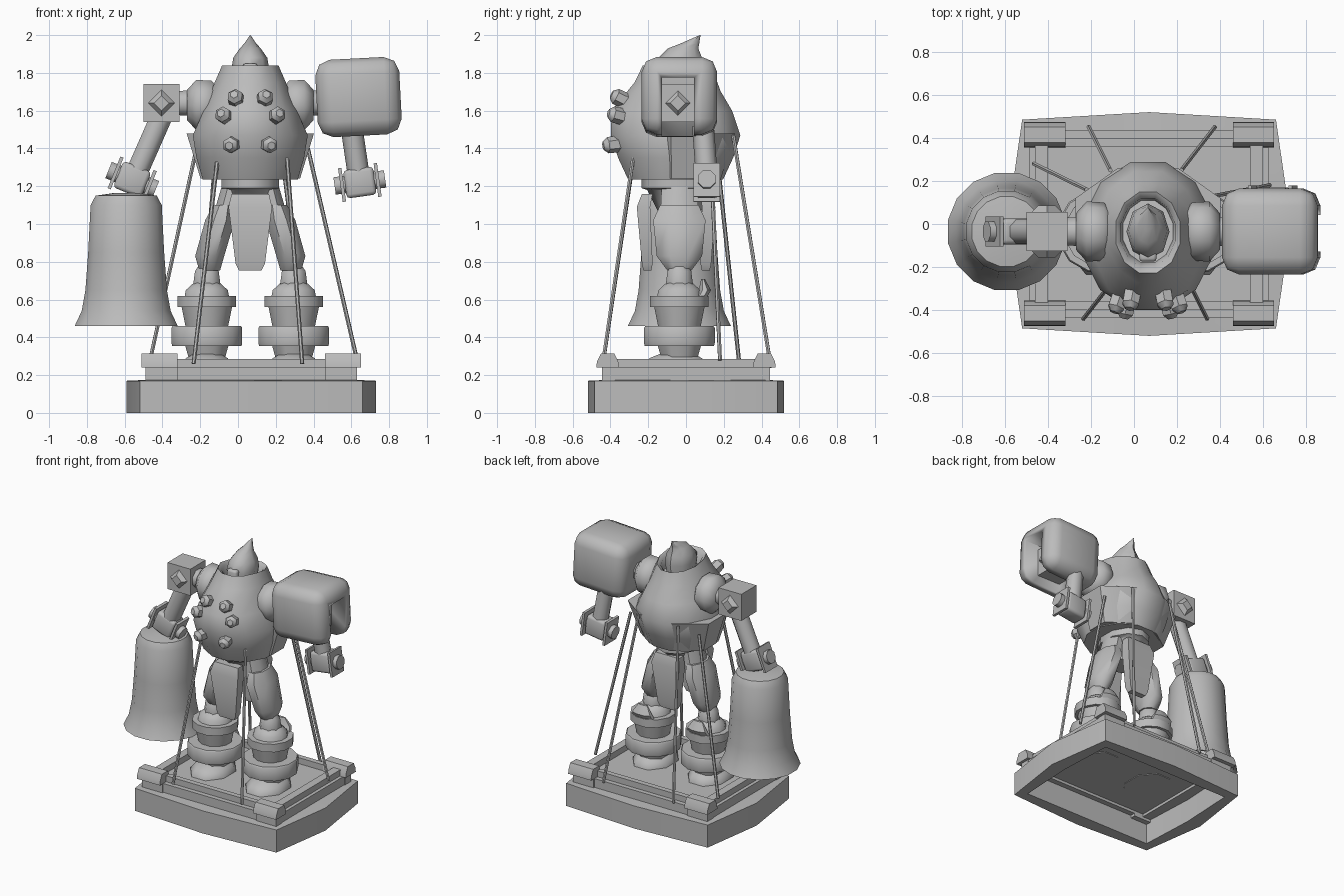
import bpy, bmesh, math
from mathutils import Matrix, Vector

if "Cube" in bpy.data.objects:
    bpy.data.objects.remove(bpy.data.objects["Cube"])

grey = bpy.data.materials.new("plain_grey")
grey.use_nodes = True
grey.diffuse_color = (0.5, 0.5, 0.5, 1)
grey.node_tree.nodes["Principled BSDF"].inputs["Base Color"].default_value = (0.5, 0.5, 0.5, 1)

MID = 0.065    # x of the body's mirror plane
DEPTH = -0.035  # y of the limbs


def finish(name, bm, matrix=Matrix(), angle=50):
    bmesh.ops.recalc_face_normals(bm, faces=bm.faces)
    bm.transform(matrix)
    for f in bm.faces:
        f.smooth = True
    for e in bm.edges:
        e.smooth = e.calc_face_angle(0) < math.radians(angle)
    mesh = bpy.data.meshes.new(name)
    bm.to_mesh(mesh)
    bm.free()
    mesh.materials.append(grey)
    ob = bpy.data.objects.new(name, mesh)
    bpy.context.collection.objects.link(ob)
    return ob


def skin(name, loops, matrix=Matrix(), closed=False, angle=50):
    """Bridge equal loops of points; cap the ends, or close into a ring."""
    bm = bmesh.new()
    rings = [[bm.verts.new(p) for p in loop] for loop in loops]
    n = len(rings[0])
    pairs = list(zip(rings, rings[1:])) + ([(rings[-1], rings[0])] if closed else [])
    for a, b in pairs:
        for i in range(n):
            j = (i + 1) % n
            bm.faces.new((a[i], a[j], b[j], b[i]))
    if not closed:
        bm.faces.new(rings[0])
        bm.faces.new(rings[-1])
    return finish(name, bm, matrix, angle)


def ellipse(z, rx, ry, cx, cy, n, turn):
    steps = [2 * math.pi * (i + turn) / n for i in range(n)]
    return [(cx + rx * math.cos(t), cy + ry * math.sin(t), z) for t in steps]


def loft(name, sections, n=12, matrix=Matrix(), turn=0.5, angle=50):
    """Sections are (height, x radius, y radius, x centre, y centre)."""
    full = [tuple(s) + (0,) * (5 - len(s)) for s in sections]
    return skin(name, [ellipse(*s, n, turn) for s in full], matrix, angle=angle)


def turned(name, profile, x, y, n=12):
    return loft(name, [(z, r, r, x, y) for z, r in profile], n)


def tube(name, start, end, r1, r2=None, n=8, turn=0.5):
    start, end = Vector(start), Vector(end)
    d = end - start
    m = Matrix.Translation(start) @ d.to_track_quat('Z', 'Y').to_matrix().to_4x4()
    r2 = r1 if r2 is None else r2
    return loft(name, [(0, r1, r1), (d.length, r2, r2)], n, m, turn)


def box(name, centre, size, tilt=0, bevel=0):
    bm = bmesh.new()
    bmesh.ops.create_cube(bm, size=1)
    bm.transform(Matrix.Diagonal((*size, 1)))
    if bevel:
        bmesh.ops.bevel(bm, geom=bm.edges[:], offset=bevel, segments=2, profile=0.5, affect='EDGES')
    m = Matrix.Translation(centre) @ Matrix.Rotation(math.radians(tilt), 4, 'Y')
    return finish(name, bm, m)


# Base: hollow eight-point ring, floor, rails and corner posts
outer = [(0.66, 0), (0.59, 0.485), (0, 0.52), (-0.59, 0.485),
         (-0.66, 0), (-0.59, -0.485), (0, -0.52), (0.59, -0.485)]
inner = [(0.55, 0), (0.53, 0.415), (0, 0.415), (-0.53, 0.415),
         (-0.55, 0), (-0.53, -0.415), (0, -0.415), (0.53, -0.415)]
skin("base_ring", [[(MID + 0.005 + x, y, z) for x, y in loop]
                   for loop, z in ((outer, 0), (outer, 0.17), (inner, 0.175), (inner, 0))], closed=True)
box("floor", (0.07, 0, 0.215), (1.1, 0.86, 0.05))
for s in (-1, 1):
    box("long_rail", (0.07, s * 0.405, 0.205), (0.9, 0.06, 0.07))
    box("long_rail_top", (0.07, s * 0.38, 0.26), (0.78, 0.04, 0.05))
    box("side_rail", (0.07 + s * 0.51, 0, 0.205), (0.09, 0.8, 0.07))
    box("side_rail_top", (0.07 + s * 0.5, 0, 0.26), (0.06, 0.74, 0.05))
    for t in (-1, 1):
        box("corner_post", (0.07 + s * 0.475, t * 0.41, 0.2), (0.17, 0.07, 0.1))
        loft("corner_cap", [(0.24, 0.135, 0.085), (0.27, 0.135, 0.08), (0.315, 0.135, 0.05)], 4,
             Matrix.Translation((0.07 + s * 0.485, t * 0.415, 0)))

# Support rods
rods = [((-0.11, -0.28, 1.33), (-0.235, -0.44, 0.26)), ((0.26, -0.28, 1.35), (0.34, -0.44, 0.26)),
        ((-0.22, 0.16, 1.4), (-0.465, 0.28, 0.28)), ((0.37, 0.13, 1.4), (0.63, 0.18, 0.28)),
        ((-0.11, 0.25, 1.47), (-0.21, 0.45, 0.24)), ((0.22, 0.25, 1.47), (0.375, 0.45, 0.24))]
for a, b in rods:
    tube("support_rod", a, b, 0.011, n=6)

# Torso with a sunken collar that dips towards the back
torso = loft("torso", [(1.235, 0.26, 0.26, MID, -0.055), (1.35, 0.295, 0.315, MID, -0.055),
                       (1.47, 0.315, 0.355, MID, -0.055), (1.6, 0.255, 0.33, MID, -0.075),
                       (1.75, 0.195, 0.235, MID, -0.045), (1.84, 0.155, 0.195, MID, -0.04),
                       (1.82, 0.13, 0.165, MID, -0.04), (1.74, 0.12, 0.15, MID, -0.035)], 12)
for v in torso.data.vertices:
    if v.co.z > 1.7:
        v.co.z -= 0.16 * max(0, v.co.y + 0.1)
loft("back_skirt", [(1.24, 0.285, 0.2, MID, 0.0), (1.48, 0.365, 0.26, MID, 0.02)], 8)

# Chest bolts
for dx, y, z in ((0.077, -0.35, 1.665), (0.14, -0.365, 1.575), (0.1, -0.39, 1.42)):
    for s in (-1, 1):
        out = Vector((s * dx * 0.8, -0.32, (z - 1.47) * 0.8)).normalized()
        p = Vector((MID + s * dx, y, z))
        tube("chest_bolt", p - out * 0.08, p + out * 0.025, 0.045, 0.043, n=6)
        tube("bolt_tip", p + out * 0.025, p + out * 0.05, 0.043, 0.022, n=6)

# Head with a swept crest
loft("head", [(1.66, 0.085, 0.1, MID, -0.035), (1.82, 0.1, 0.13, MID, -0.035),
              (1.88, 0.09, 0.115, MID, -0.03), (1.93, 0.055, 0.08, MID, -0.015),
              (1.955, 0.032, 0.05, MID, 0.02), (2.0, 0.002, 0.002, MID, 0.075)], 8, turn=0)
box("face_guard", (MID, -0.15, 1.79), (0.08, 0.05, 0.12), bevel=0.015)

# Waist, hip flaps and legs
loft("waist", [(1.04, 0.1, 0.1, MID, DEPTH), (1.18, 0.13, 0.17, MID, DEPTH),
               (1.19, 0.16, 0.2, MID, DEPTH), (1.25, 0.16, 0.2, MID, DEPTH)], 10)
for y, lean in ((-0.205, -0.04), (0.105, 0.03)):
    loft("hip_flap", [(0.755, 0.085, 0.03, MID, y), (0.79, 0.11, 0.04, MID, y),
                      (1.09, 0.163, 0.05, MID, y + lean / 2), (1.16, 0.14, 0.04, MID, y)], 4)

for s in (-1, 1):
    x = MID + s * 0.23
    loft("thigh", [(0.755, 0.06, 0.07, x - s * 0.015, DEPTH), (0.83, 0.083, 0.13, x - s * 0.015, DEPTH),
                   (1.02, 0.085, 0.15, x - s * 0.07, DEPTH), (1.1, 0.06, 0.11, x - s * 0.09, DEPTH)], 8)
    loft("hip_joint", [(1.05, 0.07, 0.11, x - s * 0.1, DEPTH),
                       (1.22, 0.06, 0.1, x - s * 0.14, DEPTH)], 8)
    turned("knee", [(0.6, 0.07), (0.68, 0.078), (0.75, 0.068), (0.79, 0.04)], x, DEPTH, 8)
    turned("shin_dome", [(0.6, 0.125), (0.65, 0.115), (0.69, 0.07)], x, DEPTH)
    loft("calf_guard", [(0.57, 0.1, 0.03, x, 0.06), (0.65, 0.08, 0.035, x, 0.1),
                        (0.71, 0.04, 0.01, x, 0.09)], 8)
    turned("upper_leg_ring", [(0.56, 0.16), (0.62, 0.16)], x, DEPTH)
    turned("boot_shaft", [(0.45, 0.115), (0.57, 0.14)], x, DEPTH)
    turned("lower_leg_ring", [(0.355, 0.19), (0.37, 0.194), (0.45, 0.194), (0.46, 0.187)], x, DEPTH)
    turned("ankle", [(0.26, 0.095), (0.36, 0.125)], x, DEPTH, 8)
    loft("foot", [(0.185, 0.15, 0.19, x, -0.06), (0.25, 0.15, 0.19, x, -0.06),
                  (0.29, 0.12, 0.15, x, -0.055), (0.32, 0.06, 0.08, x, -0.045)], 8)

# Shoulder discs and arm stubs
for s in (-1, 1):
    m = Matrix.Translation((MID + s * 0.25, DEPTH, 1.63)) @ Matrix.Rotation(s * math.pi / 2, 4, 'Y')
    loft("shoulder_disc", [(-0.09, 0.08, 0.08), (-0.045, 0.135, 0.135), (0.035, 0.14, 0.14),
                           (0.085, 0.085, 0.085)], 10, m)
    tube("shoulder_stub", (MID + s * 0.3, DEPTH, 1.64), (MID + s * 0.5, DEPTH, 1.64), 0.075, 0.06)


def studded_cube(centre, axis):
    box("shoulder_cube", centre, (0.19, 0.18, 0.2))
    for s in (-1, 1):
        a = Vector(axis) * s
        tube("shoulder_stud", Vector(centre) + a * 0.08, Vector(centre) + a * 0.12,
             0.08, 0.04, n=4, turn=0)


def hand(centre, tilt):
    """Fist between two side plates, with a round pin through it."""
    m = Matrix.Translation(centre) @ Matrix.Rotation(math.radians(tilt), 4, 'Y')
    box("fist", centre, (0.16, 0.12, 0.15), tilt, 0.02)
    tube("hand_pin", m @ Vector((-0.135, 0, 0)), m @ Vector((0.135, 0, 0)), 0.05)
    for s in (-1, 1):
        box("hand_plate", m @ Vector((s * 0.095, 0, 0)), (0.018, 0.14, 0.18), tilt)


# Right arm holding the bell
studded_cube((-0.405, DEPTH, 1.64), (0, 1, 0))
tube("right_arm", (-0.4, DEPTH, 1.58), (-0.55, DEPTH, 1.24), 0.062)
hand((-0.56, DEPTH, 1.235), 22)
turned("bell", [(1.165, 0.06), (1.15, 0.165), (1.1, 0.192), (0.85, 0.205), (0.65, 0.22), (0.54, 0.24),
                (0.46, 0.278), (0.47, 0.25), (0.56, 0.215), (1.05, 0.17)], -0.592, DEPTH, 16)

# Left arm under a boxed shoulder shell, channelled on the outside
shell = box("shoulder_shell", (0.638, -0.035, 1.672), (0.445, 0.4, 0.41), -3, 0.08)
cutter = box("shell_cutter", (0.76, -0.043, 1.57), (0.4, 0.17, 0.41))
cutter.hide_render = True
cutter.hide_viewport = True
cut = shell.modifiers.new("channel", 'BOOLEAN')
cut.operation = 'DIFFERENCE'
cut.solver = 'EXACT'
cut.object = cutter
studded_cube((0.655, -0.043, 1.64), (1, 0, 0))
tube("left_arm", (0.6, 0.09, 1.52), (0.64, 0.11, 1.25), 0.058)
hand((0.645, 0.11, 1.22), -8)
